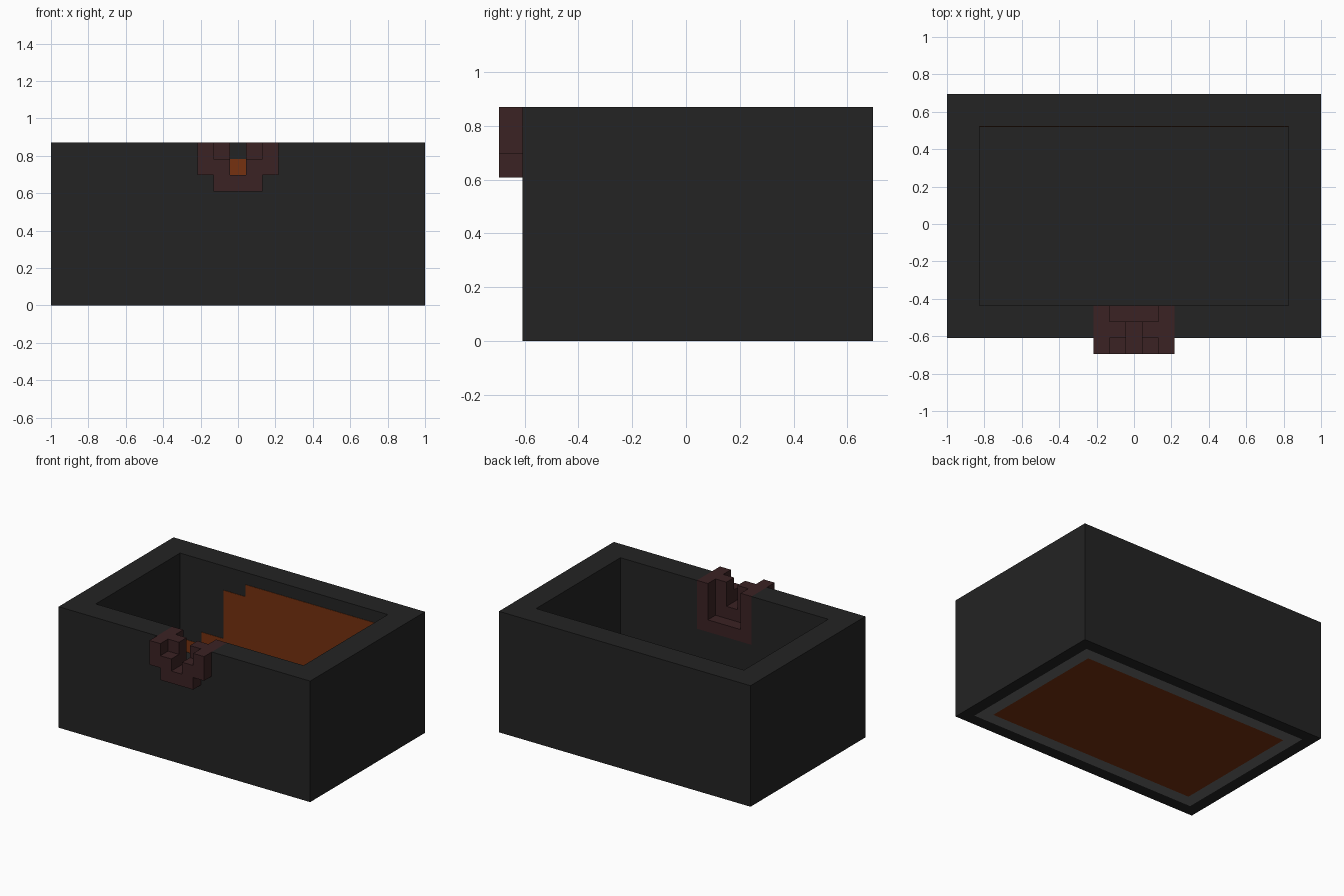
import bpy, bmesh
from mathutils import Vector

U = 2 / 23  # size of one building block

old = bpy.data.objects.get("Cube")
if old:
    bpy.data.objects.remove(old, do_unlink=True)


def material(name, rgb):
    m = bpy.data.materials.new(name)
    m.use_nodes = True
    m.diffuse_color = (*rgb, 1)
    bsdf = m.node_tree.nodes["Principled BSDF"]
    bsdf.inputs["Base Color"].default_value = (*rgb, 1)
    bsdf.inputs["Roughness"].default_value = 0.9
    return m


charcoal = material("charcoal", (0.017, 0.017, 0.017))
grey = material("grey", (0.15, 0.15, 0.15))
orange = material("burnt orange", (0.18, 0.031, 0.005))
maroon = material("dark maroon", (0.044, 0.016, 0.017))


def blocks(name, mat, *spans):
    """One object from boxes given as x, y and z ranges in blocks."""
    bm = bmesh.new()
    for span in spans:
        verts = bmesh.ops.create_cube(bm, size=1)["verts"]
        for v in verts:
            v.co = Vector([U * (r[0] if c < 0 else r[1]) for r, c in zip(span, v.co)])
    mesh = bpy.data.meshes.new(name)
    bm.to_mesh(mesh)
    bm.free()
    mesh.materials.append(mat)
    ob = bpy.data.objects.new(name, mesh)
    bpy.context.scene.collection.objects.link(ob)
    return ob


def both(x0, x1, y, z):
    """A box and its mirror image across x = 0."""
    return [((x0, x1), y, z), ((-x1, -x0), y, z)]


def cut(ob, *span):
    cutter = blocks("cutter", charcoal, span)
    mod = ob.modifiers.new("cut", "BOOLEAN")
    mod.operation, mod.solver, mod.object = "DIFFERENCE", "EXACT", cutter
    bpy.context.view_layer.update()
    graph = bpy.context.evaluated_depsgraph_get()
    mesh = bpy.data.meshes.new_from_object(ob.evaluated_get(graph))
    ob.modifiers.clear()
    ob.data = mesh
    bpy.data.objects.remove(cutter, do_unlink=True)


# Open box with a socket for the latch in its front wall
body = blocks("box_body", charcoal, ((-11.5, 11.5), (-7, 8), (0, 10)))
cut(body, (-9.5, 9.5), (-5, 6), (2, 11))
cut(body, (-2.5, 2.5), (-6, -4), (6, 11))
cut(body, (-2.5, 2.5), (-8, -5.5), (8, 11))
cut(body, (-1.5, 1.5), (-8, -5.5), (7, 11))
body.data.materials.clear()
for m in (charcoal, grey, orange):
    body.data.materials.append(m)

# Underside: grey frame around an orange panel
bm = bmesh.new()
bm.from_mesh(body.data)
for f in bm.faces:
    f.material_index = 0
bottom = [f for f in bm.faces if f.normal.z < -0.9 and f.calc_center_median().z < 0.01]
for index in (1, 2):
    bmesh.ops.inset_region(bm, faces=bottom, thickness=U, use_even_offset=True)
    for f in bottom:
        f.material_index = index
bm.to_mesh(body.data)
bm.free()

# Latch: stepped front, slotted middle, U-shaped inner frame
front, middle, inner = (-8, -7), (-7, -6), (-6, -5)
blocks("latch_front", maroon,
       ((-1.5, 1.5), front, (7, 8)),
       *both(0.5, 2.5, front, (8, 9)),
       *both(1.5, 2.5, front, (9, 10)))
blocks("latch_middle", maroon,
       ((-1.5, 1.5), middle, (7, 8)),
       *both(0.5, 2.5, middle, (8, 10)))
blocks("latch_inner_frame", maroon,
       ((-2.5, 2.5), inner, (6, 7)),
       *both(1.5, 2.5, inner, (7, 10)))

# Stepped orange panel on the inside of the back wall
steps = [(-9.5, -7.5, 3), (-7.5, -5.5, 4), (-5.5, -3.5, 8), (-3.5, 9.5, 9)]
blocks("inner_back_panel", orange,
       *[((a, b), (5.97, 6), (2, top)) for a, b, top in steps])
